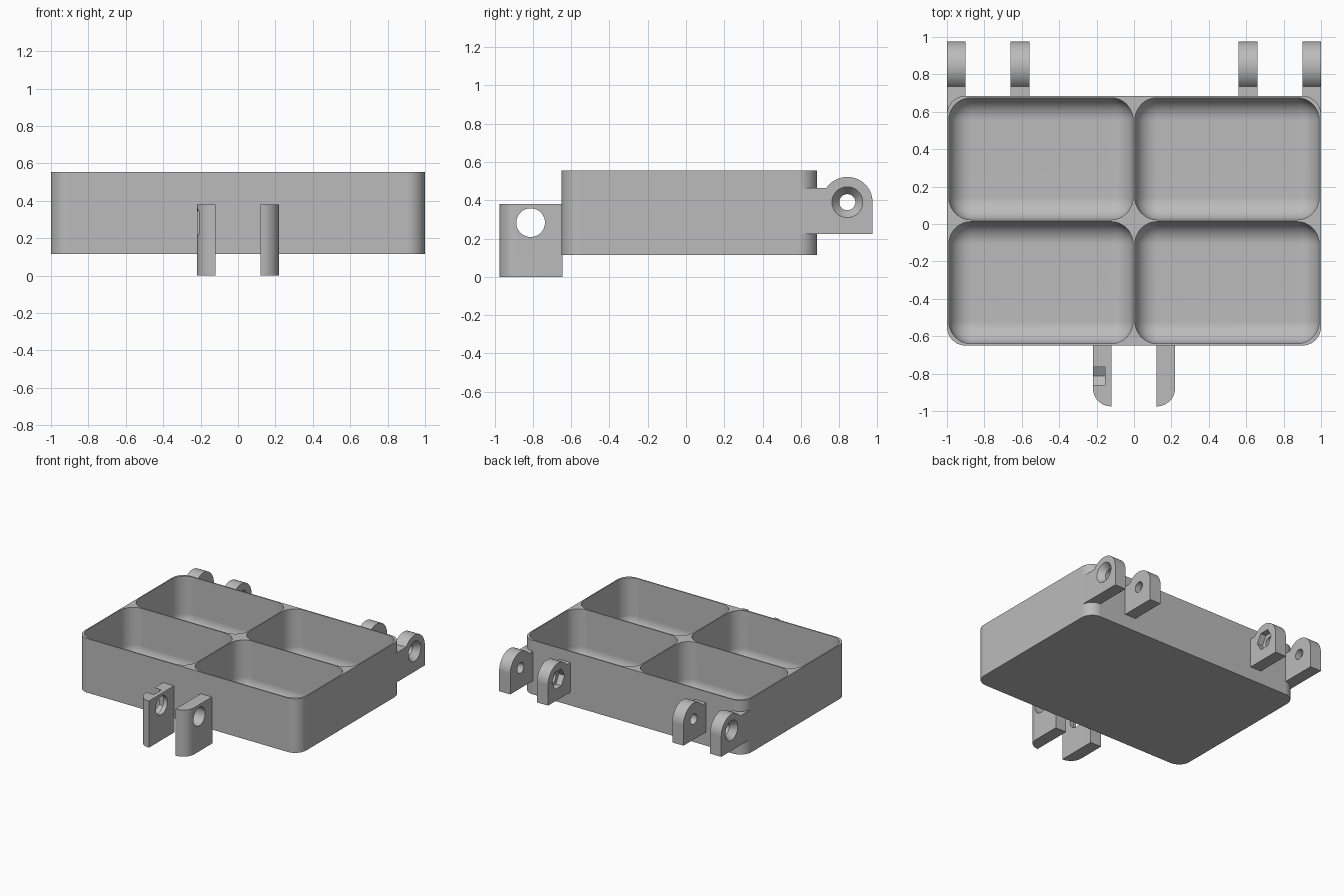
import bpy, bmesh, math
from mathutils import Matrix, Vector

cube = bpy.data.objects.get("Cube")
if cube:
    bpy.data.objects.remove(cube, do_unlink=True)

grey = bpy.data.materials.new("plastic grey")
grey.use_nodes = True
GREY = (0.5, 0.5, 0.5, 1)
grey.diffuse_color = GREY
grey.node_tree.nodes["Principled BSDF"].inputs["Base Color"].default_value = GREY


def finish(name, bm):
    bmesh.ops.recalc_face_normals(bm, faces=bm.faces)
    mesh = bpy.data.meshes.new(name)
    bm.to_mesh(mesh)
    bm.free()
    mesh.materials.append(grey)
    ob = bpy.data.objects.new(name, mesh)
    bpy.context.collection.objects.link(ob)
    return ob


def rounded_box(name, lo, hi, radius, pick):
    """Box whose edges chosen by pick(edge) are rounded."""
    bm = bmesh.new()
    lo, hi = Vector(lo), Vector(hi)
    mat = Matrix.Translation((lo + hi) / 2) @ Matrix.Diagonal((*(hi - lo), 1))
    bmesh.ops.create_cube(bm, size=1, matrix=mat)
    edges = [e for e in bm.edges if pick(e)]
    bmesh.ops.bevel(bm, geom=edges, offset=radius, segments=12, profile=0.5,
                    affect='EDGES', clamp_overlap=True)
    return finish(name, bm)


def upright(e):
    a, b = e.verts
    return abs(a.co.z - b.co.z) > 0.01


def drill(x0, x1, y, z, r0, r1, sides=48, turn=0.0):
    """Cutter along x, from radius r0 at x0 to r1 at x1."""
    bm = bmesh.new()
    mat = (Matrix.Translation(((x0 + x1) / 2, y, z)) @ Matrix.Rotation(math.pi / 2, 4, 'Y')
           @ Matrix.Rotation(turn, 4, 'Z'))
    bmesh.ops.create_cone(bm, cap_ends=True, segments=sides, radius1=r0, radius2=r1,
                          depth=x1 - x0, matrix=mat)
    return finish("cutter", bm)


def cut(ob, cutters):
    bpy.context.view_layer.objects.active = ob
    for c in cutters:
        mod = ob.modifiers.new("cut", 'BOOLEAN')
        mod.operation, mod.solver, mod.object = 'DIFFERENCE', 'EXACT', c
        bpy.ops.object.modifier_apply(modifier=mod.name)


def smooth(ob):
    bpy.ops.object.select_all(action='DESELECT')
    ob.select_set(True)
    bpy.context.view_layer.objects.active = ob
    bpy.ops.object.shade_smooth_by_angle(angle=math.radians(30))
    mod = ob.modifiers.new("weighted normals", 'WEIGHTED_NORMAL')
    mod.keep_sharp = True


# Tray with four round-bottomed compartments
BACK, FRONT, MID, TOP, WALL = 0.685, -0.65, 0.0175, 0.555, 0.01
tray = rounded_box("tray", (-1, FRONT, 0.115), (1, BACK, TOP), 0.1, upright)
pockets = []
for x0, x1 in ((-1 + WALL, -WALL / 2), (WALL / 2, 1 - WALL)):
    for y0, y1 in ((FRONT + WALL, MID - WALL / 2), (MID + WALL / 2, BACK - WALL)):
        pockets.append(rounded_box("cutter", (x0, y0, 0.13), (x1, y1, TOP + 0.3), 0.12,
                                   lambda e: True))
cut(tray, pockets)
smooth(tray)

# Hinge lugs on the back: square foot, round top, short neck
PIN_Y, PIN_Z, R = 0.843, 0.39, 0.132


def lug_profile():
    start = math.asin(0.075 / R)
    pts = [(0.6, 0.225), (PIN_Y + R, 0.225)]
    for i in range(25):
        a = (math.pi - start) * i / 24
        pts.append((PIN_Y + R * math.cos(a), PIN_Z + R * math.sin(a)))
    return pts + [(0.6, PIN_Z + 0.075)]


def lug(name, x0, x1):
    bm = bmesh.new()
    face = bm.faces.new([bm.verts.new((x0, y, z)) for y, z in lug_profile()])
    new = bmesh.ops.extrude_face_region(bm, geom=[face])["geom"]
    bmesh.ops.translate(bm, vec=(x1 - x0, 0, 0),
                        verts=[v for v in new if isinstance(v, bmesh.types.BMVert)])
    return finish(name, bm)


helpers = list(pockets)
for side, s in (("left", 1), ("right", -1)):
    # outer lug has a countersink, inner lug a hexagonal nut recess
    for kind, a, b in (("outer", 0.9, 1.0), ("inner", 0.56, 0.66)):
        x0, x1 = sorted((a * s, b * s))
        part = lug(f"{side}_{kind}_hinge_lug", x0, x1)
        cutters = [drill(x0 - 0.1, x1 + 0.1, PIN_Y, PIN_Z, 0.042, 0.042)]
        if kind == "outer":
            big, small = 0.081, 0.041
            if s > 0:
                cutters.append(drill(0.95, 1.0005, PIN_Y, PIN_Z, small, big))
            else:
                cutters.append(drill(-1.0005, -0.95, PIN_Y, PIN_Z, big, small))
        else:
            n0, n1 = sorted((0.5 * s, 0.61 * s))
            cutters.append(drill(n0, n1, PIN_Y, PIN_Z, 0.08, 0.08, 6))
        cut(part, pockets + cutters)
        smooth(part)
        helpers += cutters

# Latch tabs on the front, rounded on their outer front edge
for side, s in (("left", 1), ("right", -1)):
    x0, x1 = sorted((0.12 * s, 0.22 * s))

    def outer_front(e):
        return upright(e) and all(v.co.y < -0.8 and abs(v.co.x) > 0.2 for v in e.verts)

    tab = rounded_box(f"{side}_latch_tab", (x0, -0.975, 0), (x1, FRONT + 0.005, 0.38),
                      0.098, outer_front)
    cutters = [drill(x0 - 0.1, x1 + 0.1, -0.812, 0.283, 0.075, 0.075)]
    if s < 0:
        # nut recess, open at the top of the tab
        cutters.append(drill(-0.3, -0.155, -0.812, 0.283, 0.125, 0.125, 6, math.pi / 6))
    cut(tab, cutters)
    smooth(tab)
    helpers += cutters

for h in helpers:
    bpy.data.objects.remove(h, do_unlink=True)
